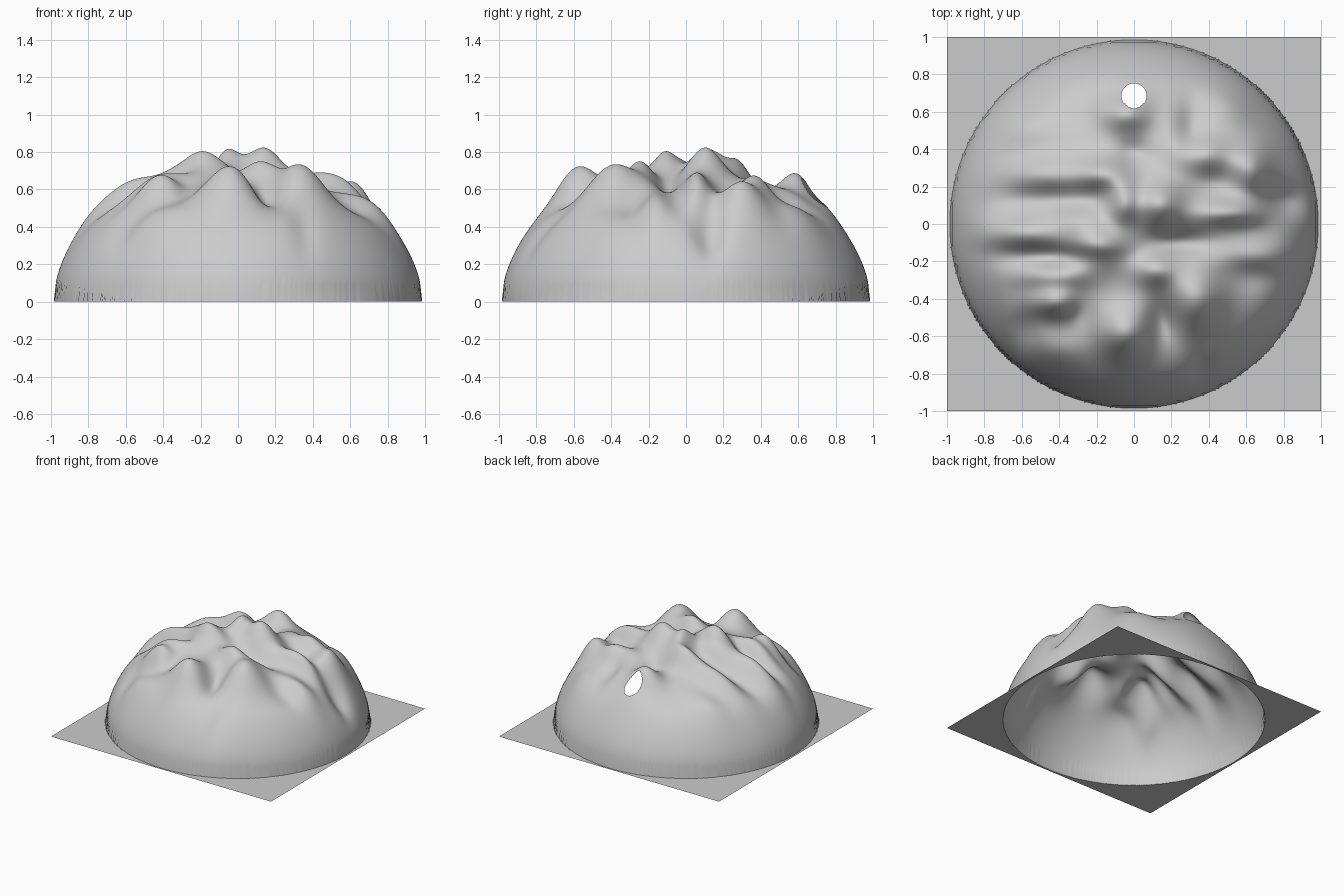
import bpy, bmesh, math

N = 220                 # grid resolution
R = 0.985               # dome radius
HOLE = (0.0, 0.685, 0.067)

# ridges and peaks: x, y, width x, width y, relative height
RIDGES = [
    (.14, .11, .09, .08, .23), (-.06, .12, .06, .08, .20),
    (-.20, -.13, .11, .07, .23), (-.17, .27, .10, .06, .17),
    (-.50, .27, .15, .06, .12), (-.62, -.05, .15, .06, .18),
    (-.28, .01, .10, .06, .10), (-.44, -.42, .10, .06, .24),
    (-.45, -.28, .14, .05, .15), (-.42, -.68, .14, .07, .08),
    (-.05, -.60, .11, .10, .32), (.35, -.41, .11, .12, .27),
    (.12, -.25, .08, .06, .14), (.55, .06, .15, .05, .18),
    (.40, .38, .13, .07, .19), (.64, .30, .08, .09, .28),
    (-.04, .60, .10, .07, .26), (-.60, .52, .13, .07, .08),
    (.70, -.17, .12, .06, .14), (.52, .62, .10, .10, .10),
    (.20, .55, .06, .10, .06), (-.02, .75, .14, .06, .08),
]
# valleys between them
VALLEYS = [
    (.82, .12, .09, .07, -.28), (.15, -.52, .06, .09, -.16),
    (-.45, .13, .22, .05, -.08), (-.40, -.17, .22, .04, -.08),
    (.25, -.10, .14, .05, -.12), (.42, .22, .09, .05, -.05),
    (.0, .38, .07, .05, -.08), (.60, -.28, .12, .07, -.06),
    (-.60, -.58, .06, .08, -.10), (.31, .50, .05, .12, -.06),
    (.36, -.78, .05, .10, -.08), (-.28, -.45, .05, .07, -.06),
]


def height(x, y):
    r = math.hypot(x, y)
    if r >= R - 1e-5:
        return 0.0
    bump = sum(a * math.exp(-((x - cx) / sx) ** 2 / 2 - ((y - cy) / sy) ** 2 / 2)
               for cx, cy, sx, sy, a in RIDGES + VALLEYS)
    bump += 0.08 * math.exp(-((r - .83) / .09) ** 2 / 2)   # fuller shoulder
    return 0.68 * math.sqrt(1 - (r / R) ** 2) * (1 + bump)


def snap(v, cx, cy, radius):
    """Pull grid points near a circle onto it for a clean edge."""
    dx, dy = v.co.x - cx, v.co.y - cy
    d = math.hypot(dx, dy)
    if d > 0 and abs(d - radius) < 1.1 / N:
        v.co.x, v.co.y = cx + dx * radius / d, cy + dy * radius / d


# Square sheet raised into a rocky dome
bm = bmesh.new()
bmesh.ops.create_grid(bm, x_segments=N, y_segments=N, size=1.0)
for v in bm.verts:
    snap(v, 0, 0, R)
    snap(v, *HOLE)
for v in bm.verts:
    v.co.z = height(v.co.x, v.co.y)

# Round opening at the back
hx, hy, hr = HOLE
inside = [f for f in bm.faces
          if all(math.hypot(v.co.x - hx, v.co.y - hy) < hr + 1e-4 for v in f.verts)]
bmesh.ops.delete(bm, geom=inside, context='FACES')

mesh = bpy.data.meshes.new("rocky_dome")
bm.to_mesh(mesh)
bm.free()
dome = bpy.data.objects.new("rocky_dome", mesh)
bpy.context.collection.objects.link(dome)
bpy.context.view_layer.objects.active = dome
dome.select_set(True)
bpy.ops.object.shade_smooth_by_angle(angle=math.radians(45))
